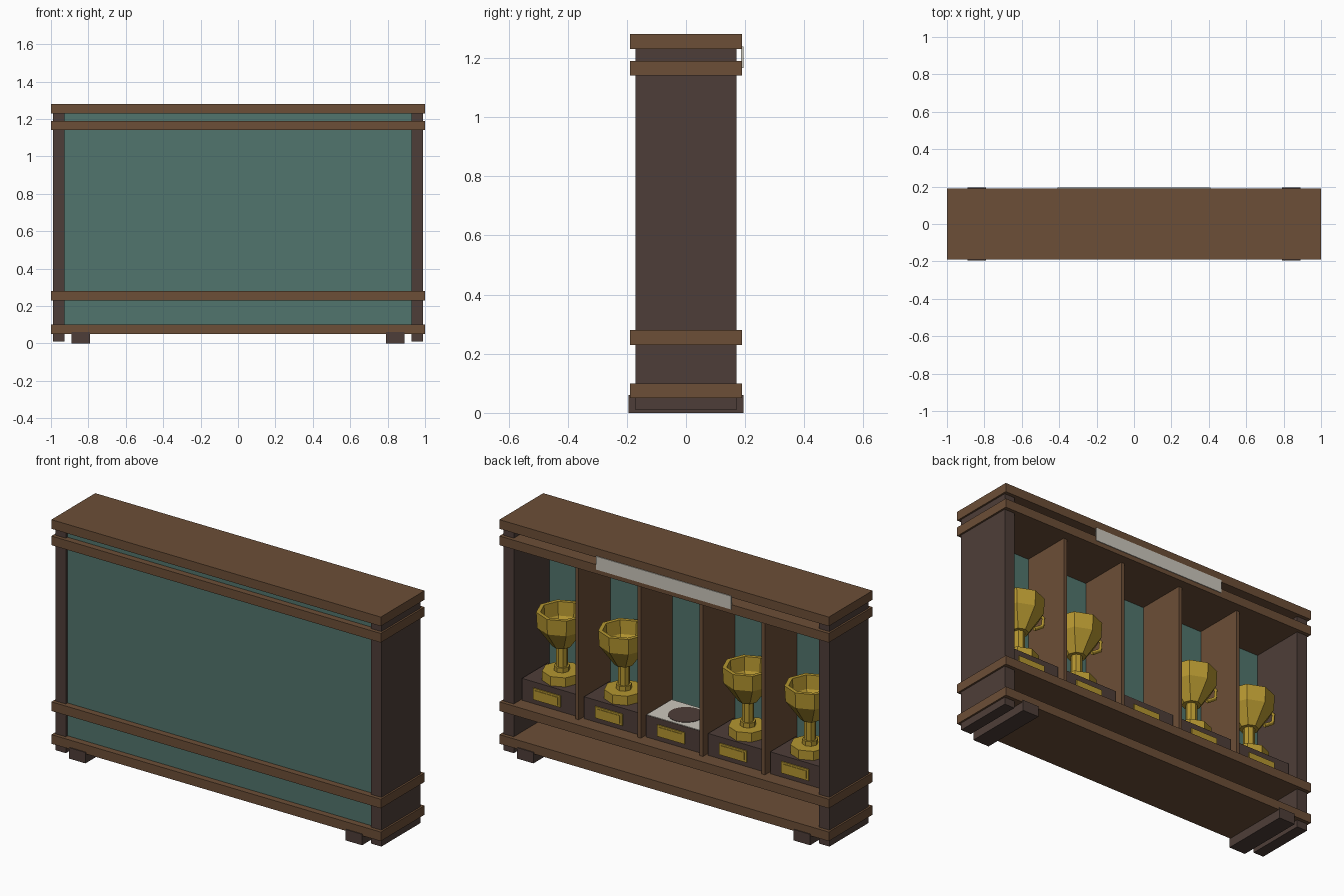
import bpy, bmesh, math
from mathutils import Vector

cube = bpy.data.objects.get("Cube")
if cube:
    bpy.data.objects.remove(cube, do_unlink=True)


def material(name, rgb):
    m = bpy.data.materials.new(name)
    m.use_nodes = True
    m.diffuse_color = (*rgb, 1)
    bsdf = next(n for n in m.node_tree.nodes if n.type == 'BSDF_PRINCIPLED')
    bsdf.inputs["Base Color"].default_value = (*rgb, 1)
    bsdf.inputs["Roughness"].default_value = 0.8
    return m


BROWN = material("warm brown wood", (0.15, 0.077, 0.038))
DARK = material("dark wood", (0.076, 0.048, 0.04))
TEAL = material("teal backing", (0.083, 0.178, 0.153))
GOLD = material("gold", (0.46, 0.305, 0.03))
PALE = material("pale card", (0.60, 0.57, 0.50))


def finish(name, bm, mat):
    bmesh.ops.recalc_face_normals(bm, faces=bm.faces)
    mesh = bpy.data.meshes.new(name)
    bm.to_mesh(mesh)
    bm.free()
    mesh.materials.append(mat)
    ob = bpy.data.objects.new(name, mesh)
    bpy.context.collection.objects.link(ob)
    return ob


def box(name, xs, ys, zs, mat):
    bm = bmesh.new()
    bmesh.ops.create_cube(bm, size=1)
    for v in bm.verts:
        v.co = Vector([(a + b) / 2 + c * (b - a)
                       for c, (a, b) in zip(v.co, (xs, ys, zs))])
    return finish(name, bm, mat)


def lathe(name, profile, x, mat, sides=8):
    bm = bmesh.new()
    verts = [bm.verts.new((r, 0, z)) for r, z in profile]
    edges = [bm.edges.new(pair) for pair in zip(verts, verts[1:])]
    bmesh.ops.spin(bm, geom=verts + edges, cent=(0, 0, 0), axis=(0, 0, 1),
                   angle=math.tau, steps=sides)
    bmesh.ops.remove_doubles(bm, verts=bm.verts, dist=0.0005)
    ob = finish(name, bm, mat)
    ob.location.x = x
    return ob


# Cabinet boards
for name, z in (("bottom_board", 0.05), ("display_shelf", 0.23),
                ("upper_shelf", 1.14), ("top_board", 1.23)):
    box(name, (-1, 1), (-0.19, 0.19), (z, z + 0.05), BROWN)

# Side panels and feet
for side, s in (("left", 1), ("right", -1)):
    box(side + "_side_panel", sorted((s * 0.927, s * 0.99)), (-0.17, 0.17), (0.01, 1.24), DARK)
    box(side + "_foot", sorted((s * 0.79, s * 0.89)), (-0.195, 0.195), (0, 0.06), DARK)

# Backing panel
box("backing_panel", (-0.93, 0.93), (-0.155, -0.14), (0.08, 1.24), TEAL)

# Title strip, left blank
box("title_strip", (-0.41, 0.41), (0.186, 0.194), (1.165, 1.238), PALE)

# Upright dividers between the bays
BAY = 0.377
for i in range(4):
    x = (i - 1.5) * BAY
    box(f"divider_{i + 1}", (x - 0.01, x + 0.01), (-0.145, 0.137), (0.27, 1.15), BROWN)

FOOT = [(0, 0.40), (0.1, 0.40), (0.1, 0.45), (0.04, 0.45), (0.04, 0.475),
        (0.03, 0.475), (0.03, 0.59), (0, 0.59)]
CUP = [(0, 0.585), (0.05, 0.585), (0.125, 0.69), (0.13, 0.775),
       (0.108, 0.775), (0.102, 0.70), (0.04, 0.62), (0, 0.62)]
HANDLE = [(-0.12, 0.75), (-0.16, 0.73), (-0.155, 0.68), (-0.10, 0.645)]


def handle(name, x):
    curve = bpy.data.curves.new(name, 'CURVE')
    curve.dimensions = '3D'
    curve.bevel_depth = 0.011
    curve.bevel_resolution = 0
    curve.use_fill_caps = True
    spline = curve.splines.new('POLY')
    spline.points.add(len(HANDLE) - 1)
    for p, (px, pz) in zip(spline.points, HANDLE):
        p.co = (px, 0, pz, 1)
    curve.materials.append(GOLD)
    ob = bpy.data.objects.new(name, curve)
    ob.location.x = x
    bpy.context.collection.objects.link(ob)


# Plinths with plaques, and a trophy in every bay but the middle one
for i in range(5):
    x = (i - 2) * BAY
    n = i + 1
    box(f"plinth_{n}", (x - 0.165, x + 0.165), (-0.11, 0.11), (0.27, 0.40), DARK)
    px = x + 0.012
    box(f"plaque_{n}", (px - 0.083, px + 0.083), (0.108, 0.116), (0.305, 0.368), GOLD)
    box(f"plaque_face_{n}", (px - 0.07, px + 0.07), (0.112, 0.119), (0.315, 0.358), GOLD)
    if i == 2:
        # Empty bay: pale card with a dark round mark
        box("empty_card", (x - 0.163, x + 0.163), (-0.108, 0.108), (0.398, 0.403), PALE)
        lathe("empty_mark", [(0, 0.40), (0.09, 0.40), (0.09, 0.405), (0, 0.405)], x, DARK, 24)
    else:
        lathe(f"trophy_base_{n}", FOOT, x, GOLD)
        lathe(f"trophy_cup_{n}", CUP, x, GOLD)
        handle(f"trophy_handle_{n}", x)
